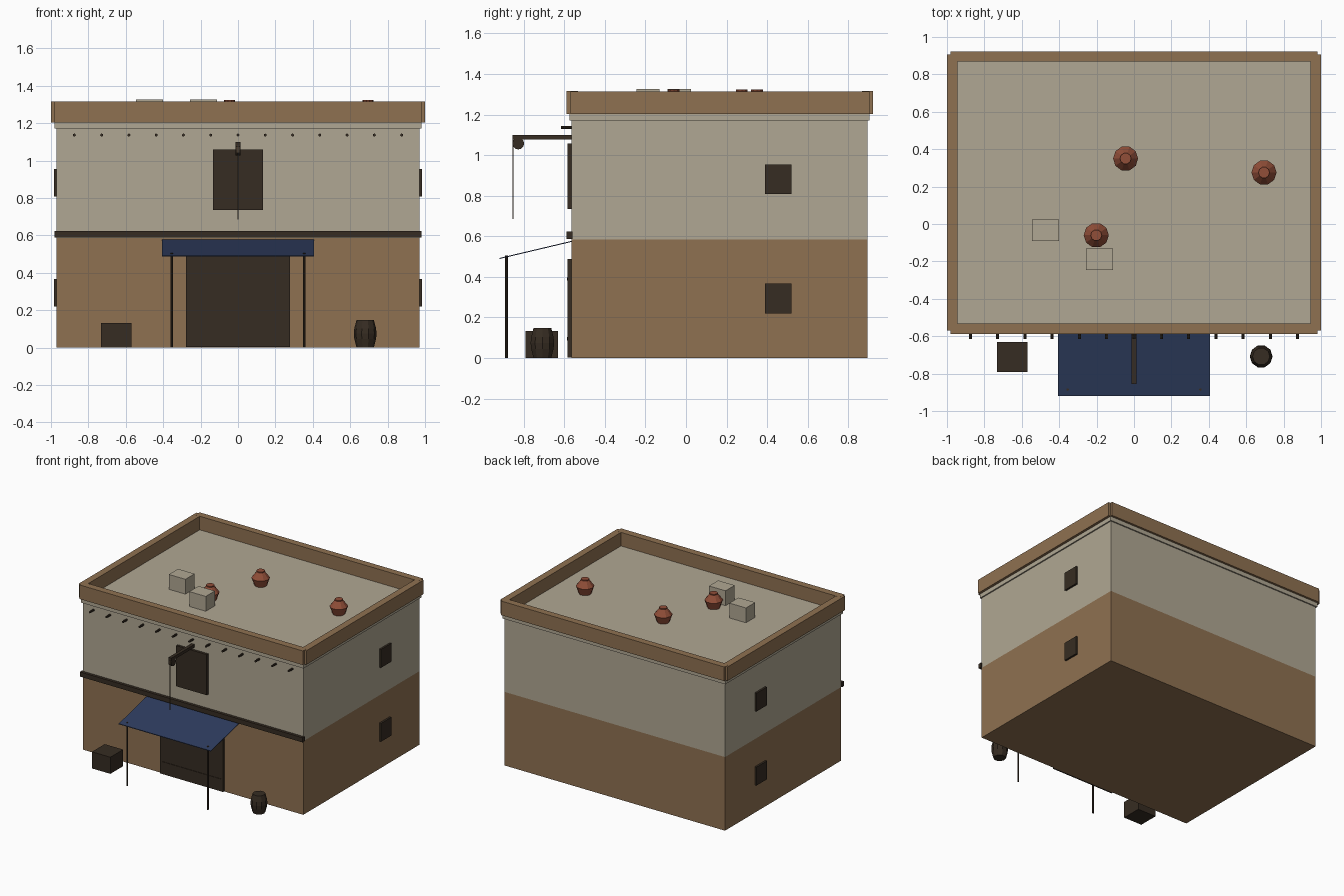
import bpy, bmesh, math
from mathutils import Matrix

if "Cube" in bpy.data.objects:
    bpy.data.objects.remove(bpy.data.objects["Cube"])


def material(name, r, g, b):
    m = bpy.data.materials.new(name)
    lin = [((c / 255 + 0.055) / 1.055) ** 2.4 for c in (r, g, b)]
    m.diffuse_color = (*lin, 1)
    m.use_nodes = True
    m.node_tree.nodes["Principled BSDF"].inputs["Base Color"].default_value = m.diffuse_color
    return m


MUD = material("mud_brick", 143, 113, 81)
PLASTER = material("pale_plaster", 176, 167, 147)
WOOD = material("dark_wood", 54, 44, 34)
BLUE = material("blue_cloth", 46, 60, 94)
CLAY = material("terracotta", 145, 78, 56)
ROPE = material("rope", 96, 80, 60)


def finish(name, bm, mat):
    bmesh.ops.recalc_face_normals(bm, faces=bm.faces)
    me = bpy.data.meshes.new(name)
    bm.to_mesh(me)
    bm.free()
    me.materials.append(mat)
    ob = bpy.data.objects.new(name, me)
    bpy.context.collection.objects.link(ob)
    return ob


def box(name, mat, x, y, z):
    """Box from (min, max) pairs."""
    bm = bmesh.new()
    bmesh.ops.create_cube(bm, size=1)
    for v in bm.verts:
        v.co = [(a[0] + a[1]) / 2 + c * (a[1] - a[0]) for a, c in zip((x, y, z), v.co)]
    return finish(name, bm, mat)


def lathe(name, mat, profile, loc, sides, rot=Matrix()):
    """Capped solid of revolution from (radius, height) points."""
    bm = bmesh.new()
    rings = [[bm.verts.new((r * math.cos(2 * math.pi * i / sides),
                            r * math.sin(2 * math.pi * i / sides), h))
              for i in range(sides)] for r, h in profile]
    for a, b in zip(rings, rings[1:]):
        for i in range(sides):
            j = (i + 1) % sides
            bm.faces.new((a[i], a[j], b[j], b[i]))
    bm.faces.new(rings[0])
    bm.faces.new(rings[-1])
    bm.transform(Matrix.Translation(loc) @ rot)
    return finish(name, bm, mat)


WALL = -0.565   # front wall plane
BACK = 0.895

# Two storeys, cornice slab and roof deck
box("lower_storey", MUD, (-0.97, 0.97), (WALL, BACK), (0, 0.585))
box("upper_storey", PLASTER, (-0.97, 0.97), (WALL, BACK), (0.585, 1.172))
box("roof_slab", PLASTER, (-0.98, 0.98), (WALL - 0.01, BACK + 0.01), (1.17, 1.207))

# Parapet: long walls front and back, short walls at the sides
box("parapet_front", MUD, (-0.982, 0.982), (-0.588, -0.532), (1.203, 1.315))
box("parapet_back", MUD, (-0.982, 0.982), (0.868, 0.922), (1.203, 1.315))
for s, side in ((-1, "left"), (1, "right")):
    box("parapet_" + side, MUD, sorted((s * 0.945, s * 1.0)), (-0.57, 0.905), (1.203, 1.3145))
    # Side windows on both floors
    for z, floor in ((0.22, "lower"), (0.808, "upper")):
        box(f"window_{side}_{floor}", WOOD, sorted((s * 0.965, s * 0.985)),
            (0.39, 0.52), (z, z + 0.146))
    # Awning posts
    lathe("awning_post_" + side, WOOD, [(0.007, 0), (0.007, 0.505)], (s * 0.355, -0.885, 0), 8)

# Front timber band, doors and door straps
box("floor_band", WOOD, (-0.98, 0.98), (-0.588, WALL + 0.005), (0.587, 0.624))
box("main_door", WOOD, (-0.277, 0.277), (-0.583, WALL + 0.005), (0.003, 0.488))
for z in (0.095, 0.39):
    box("door_strap", WOOD, (-0.265, 0.265), (-0.587, -0.58), (z - 0.008, z + 0.008))
box("loft_door", WOOD, (-0.134, 0.134), (-0.585, WALL + 0.005), (0.735, 1.058))

# Row of beam ends under the roof
for i in range(-6, 7):
    lathe("beam_end", WOOD, [(0.008, 0), (0.008, 0.06)], (i * 0.1458, WALL + 0.01, 1.136), 8,
          Matrix.Rotation(math.pi / 2, 4, 'X'))

# Hoist: arm, pulley and rope
box("hoist_arm", WOOD, (-0.013, 0.013), (-0.855, WALL + 0.005), (1.076, 1.1))
lathe("hoist_pulley", WOOD, [(0.029, -0.013), (0.029, 0.013)], (0, -0.827, 1.057), 12,
      Matrix.Rotation(math.pi / 2, 4, 'Y'))
lathe("hoist_rope", ROPE, [(0.004, 0.685), (0.004, 1.08)], (0, -0.853, 0), 6)

# Sloping cloth awning
awning = box("awning", BLUE, (-0.405, 0.405), (-0.92, WALL), (0.488, 0.493))
for v in awning.data.vertices:
    if v.co.y > -0.7:
        v.co.z += 0.084

# Goods at street level
box("street_crate", WOOD, (-0.732, -0.57), (-0.79, -0.63), (0, 0.132))
lathe("barrel", WOOD, [(0.046, 0), (0.058, 0.045), (0.061, 0.074), (0.058, 0.103), (0.046, 0.148)],
      (0.68, -0.708, 0), 10)

# Rooftop blocks and clay pots
for x, y in ((-0.545, -0.09), (-0.257, -0.245)):
    box("roof_block", PLASTER, (x, x + 0.145), (y, y + 0.115), (1.205, 1.325))
for x, y in ((-0.045, 0.35), (0.695, 0.275), (-0.202, -0.06)):
    lathe("clay_pot", CLAY, [(0.045, 0), (0.067, 0.062), (0.03, 0.11), (0.03, 0.118)],
          (x, y, 1.205), 10)
